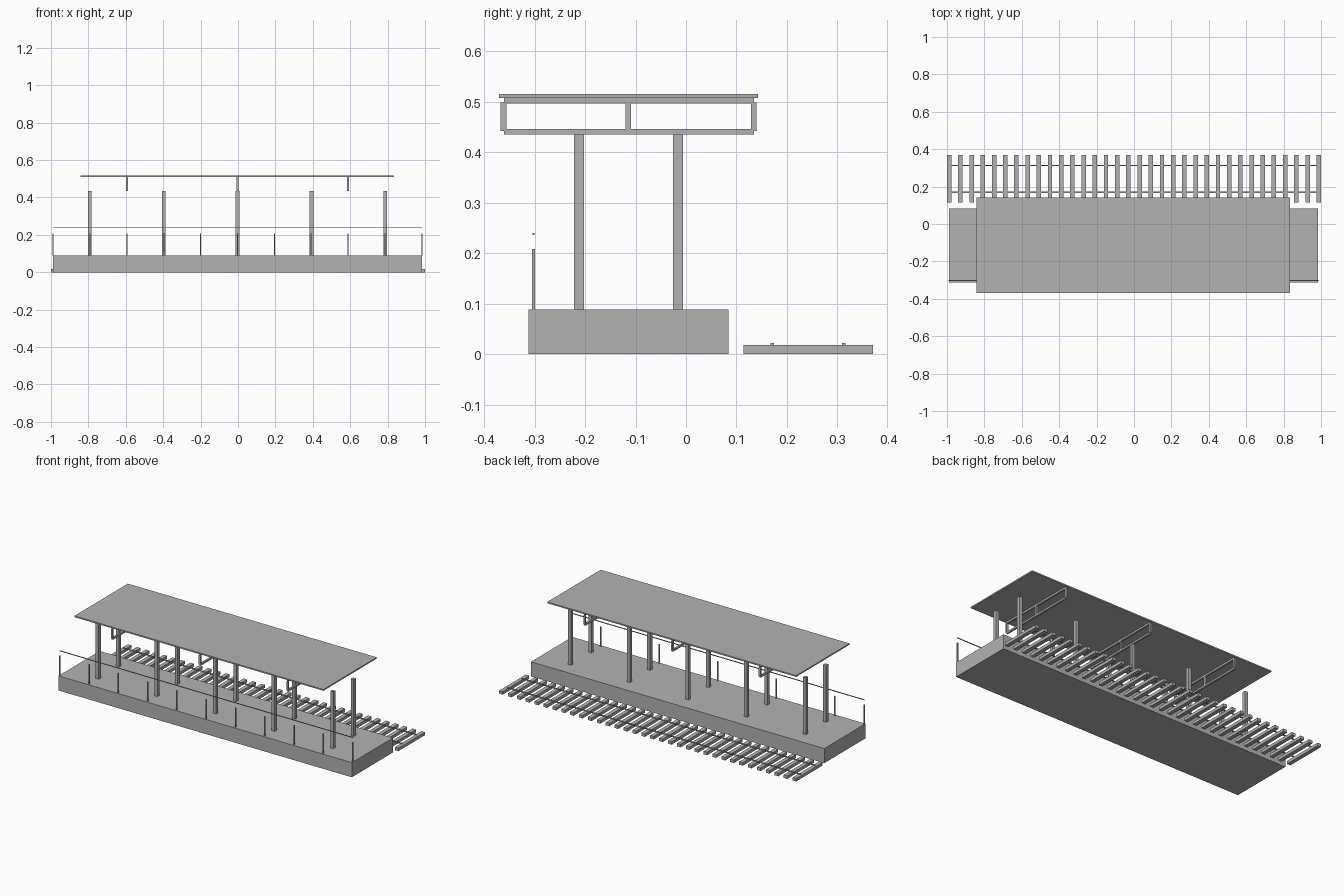
import bpy
import bmesh

if "Cube" in bpy.data.objects:
    bpy.data.objects.remove(bpy.data.objects["Cube"])

CX = -0.0025          # platform centre line in x
LENGTH = 1.975        # platform length

grey = bpy.data.materials.new("concrete grey")
grey.diffuse_color = (0.45, 0.45, 0.45, 1)
grey.use_nodes = True
grey.node_tree.nodes["Principled BSDF"].inputs["Base Color"].default_value = grey.diffuse_color


def boxes(name, items):
    """One object made of boxes, each given as (x range, y range, z range)."""
    bm = bmesh.new()
    for rng in items:
        verts = bmesh.ops.create_cube(bm, size=1)["verts"]
        for v in verts:
            for a in range(3):
                lo, hi = rng[a]
                v.co[a] = lo + (v.co[a] + 0.5) * (hi - lo)
    me = bpy.data.meshes.new(name)
    bm.to_mesh(me)
    bm.free()
    me.materials.append(grey)
    ob = bpy.data.objects.new(name, me)
    bpy.context.collection.objects.link(ob)
    return ob


def around(c, width):
    return (c - width / 2, c + width / 2)


full = around(CX, LENGTH)

# Platform slab
boxes("platform", [(full, (-0.312, 0.084), (0, 0.089))])

# Two rows of roof posts
boxes("roof_posts", [
    (around(CX + i * 0.395, 0.02), around(y, 0.02), (0.089, 0.435))
    for i in range(-2, 3) for y in (-0.212, -0.016)])

# Roof sheet
boxes("roof", [(around(-0.004, 1.676), (-0.37, 0.143), (0.508, 0.516))])

# Three hanging frames under the roof
for n, i in enumerate((-1, 0, 1)):
    x = around(CX + i * 0.5905, 0.011)
    boxes(f"roof_frame_{n + 1}",
          [(x, (-0.361, 0.135), z) for z in ((0.435, 0.446), (0.497, 0.508))] +
          [(x, around(-0.3615, 0.011), (0.442, 0.499)),
           (x, around(-0.114, 0.011), (0.446, 0.497)),
           (x, around(0.134, 0.011), (0.442, 0.499))])

# Railing along the front edge
boxes("railing_posts", [
    (around(CX + i * 0.1972, 0.006), around(-0.302, 0.006), (0.089, 0.208))
    for i in range(-5, 6)])
boxes("handrail", [(full, around(-0.302, 0.004), around(0.238, 0.004))])

# Track: sleepers and two rails
boxes("sleepers", [
    (around(-0.988 + i * 1.976 / 33, 0.024), (0.114, 0.37), (0, 0.018))
    for i in range(34)])
boxes("rails", [(full, around(y, 0.007), (0.0178, 0.0225))
                for y in (0.1705, 0.3125)])
